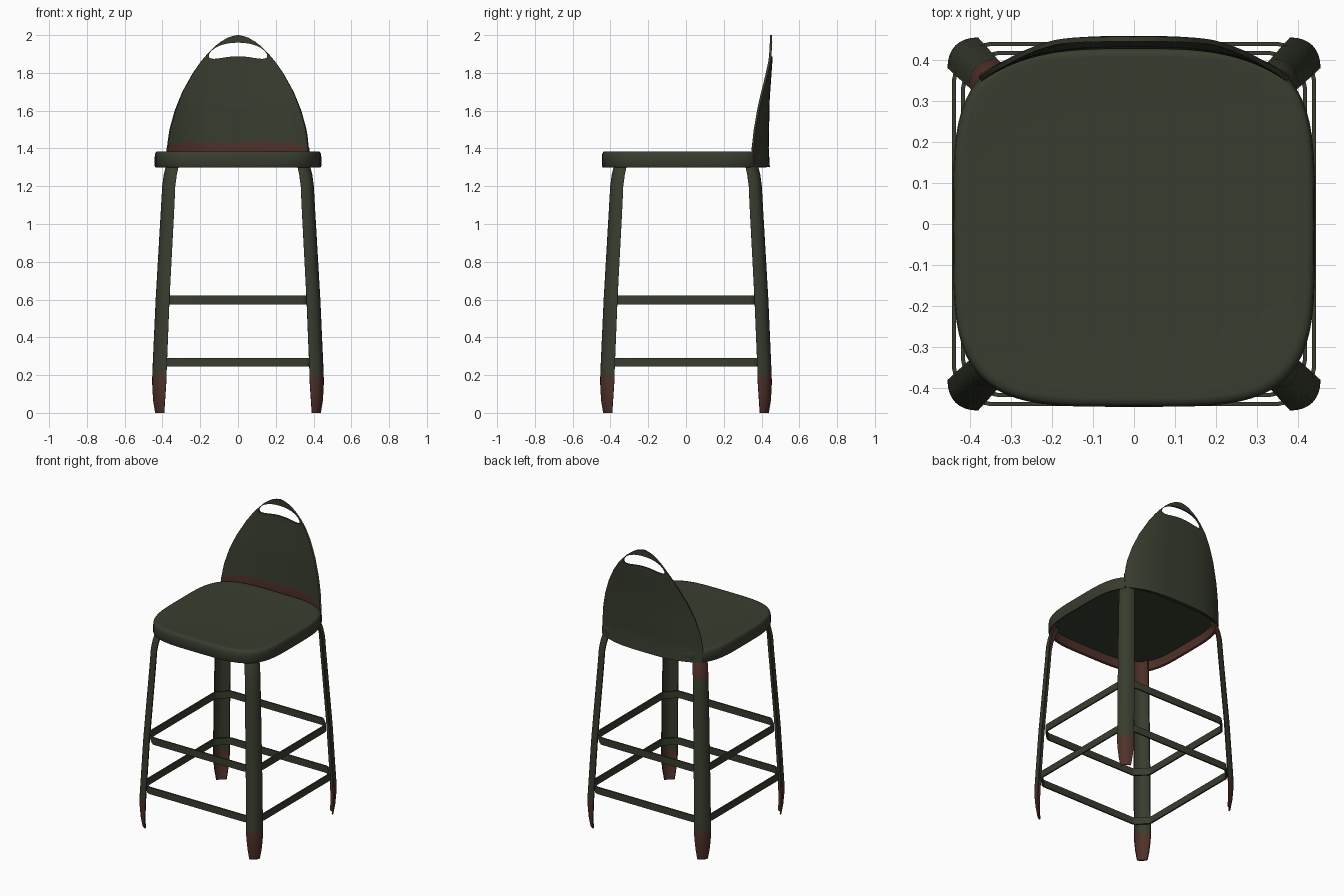
import bpy, math
from mathutils import Vector

if "Cube" in bpy.data.objects:
    bpy.data.objects.remove(bpy.data.objects["Cube"])


def make_mat(name, rgb):
    m = bpy.data.materials.new(name)
    m.diffuse_color = (*rgb, 1)
    m.use_nodes = True
    m.node_tree.nodes["Principled BSDF"].inputs["Base Color"].default_value = m.diffuse_color
    return m


GREEN = make_mat("dark_green_paint", (0.040, 0.047, 0.028))
RUST = make_mat("rust_brown", (0.080, 0.030, 0.022))


def make_object(name, verts, faces):
    me = bpy.data.meshes.new(name)
    me.from_pydata(verts, [], faces)
    ob = bpy.data.objects.new(name, me)
    bpy.context.collection.objects.link(ob)
    return ob


def strip_faces(rows, cols, closed=False):
    n = cols if closed else cols - 1
    return [(r * cols + c, r * cols + (c + 1) % cols,
             (r + 1) * cols + (c + 1) % cols, (r + 1) * cols + c)
            for r in range(rows - 1) for c in range(n)]


def finish(ob, rust_rule=None, angle=35, thickness=0, cutter=None):
    """Thicken, cut, paint by rule and shade."""
    if thickness:
        s = ob.modifiers.new("sheet", 'SOLIDIFY')
        s.thickness, s.offset = thickness, 0
    if cutter:
        b = ob.modifiers.new("slot", 'BOOLEAN')
        b.operation, b.object, b.solver = 'DIFFERENCE', cutter, 'EXACT'
    dg = bpy.context.evaluated_depsgraph_get()
    dg.update()
    me = bpy.data.meshes.new_from_object(ob.evaluated_get(dg))
    ob.modifiers.clear()
    ob.data = me
    me.materials.clear()
    me.materials.append(GREEN)
    me.materials.append(RUST)
    for p in me.polygons:
        p.material_index = 1 if rust_rule and rust_rule(p) else 0
    bpy.ops.object.select_all(action='DESELECT')
    ob.select_set(True)
    bpy.context.view_layer.objects.active = ob
    bpy.ops.object.shade_smooth_by_angle(angle=math.radians(angle))


def interp(table, z):
    for (z0, a), (z1, b) in zip(table, table[1:]):
        if z <= z1:
            return a + (b - a) * (z - z0) / (z1 - z0)
    return table[-1][1]


# Seat: hollow pressed pan, rings of a rounded square from underside to top
SEG = 72


def seat_ring(scale, z):
    pts = []
    for i in range(SEG):
        a = 2 * math.pi * i / SEG
        c, s = math.cos(a), math.sin(a)
        x = 0.441 * math.copysign(abs(c) ** 0.5, c)
        y = 0.4375 * math.copysign(abs(s) ** 0.5, s)
        pts.append((x * scale, y * scale - 0.008, z))
    return pts


rings = [(0.3, 1.366), (0.7, 1.366), (0.955, 1.362), (0.965, 1.335), (0.965, 1.305),
         (0.99, 1.30), (1.0, 1.307), (1.0, 1.355), (0.994, 1.373), (0.98, 1.383),
         (0.95, 1.385), (0.88, 1.382), (0.6, 1.378), (0.3, 1.377)]
verts = [p for r in rings for p in seat_ring(*r)]
faces = strip_faces(len(rings), SEG, True)
faces.append(tuple(range(SEG))[::-1])
faces.append(tuple((len(rings) - 1) * SEG + i for i in range(SEG)))
seat = make_object("seat", verts, faces)
finish(seat, lambda p: 2 * SEG <= p.index < 5 * SEG, 50)

# Backrest: arched sheet curved in plan, rust along its lower front
WIDTH = [(1.30, 0.372), (1.40, 0.375), (1.50, 0.360), (1.60, 0.333), (1.70, 0.293),
         (1.80, 0.238), (1.86, 0.196), (1.90, 0.162), (1.94, 0.123), (1.965, 0.091),
         (1.985, 0.057), (1.995, 0.030), (2.0, 0.004)]
DEPTH = [(1.30, 0.438), (1.40, 0.432), (1.66, 0.437), (1.87, 0.452), (2.0, 0.450)]
levels = [1.302, 1.36, 1.40, 1.425, 1.46, 1.5, 1.55, 1.6, 1.65, 1.7, 1.75, 1.8, 1.83,
          1.86, 1.88, 1.9, 1.92, 1.94, 1.953, 1.965, 1.975, 1.985, 1.99, 1.995, 2.0]
COLS = 33
verts = []
for z in levels:
    for c in range(COLS):
        s = 2 * c / (COLS - 1) - 1
        x = s * interp(WIDTH, z)
        zz = z
        if z == 1.425:  # wavy rust edge
            zz += 0.009 * math.sin(17 * x + 2.2) * math.sin(31 * x) + 0.008 - 0.02 * s ** 6
        y = interp(DEPTH, z) - 0.08 * (abs(x) / 0.375) ** 3.2
        verts.append((x, y, zz))
backrest = make_object("backrest", verts, strip_faces(len(levels), COLS))

# Hand slot cutter: curved slot with rounded ends
top, bottom = [], []
for i in range(21):
    u = -math.cos(math.pi * i / 20)
    half = 0.036 * (1 - u ** 4) ** 0.5
    mid = 1.924 - 0.034 * u * u
    top.append((0.155 * u, mid + half))
    bottom.append((0.155 * u, mid - half))
outline = top + bottom[-2:0:-1]
n = len(outline)
verts = [(x, y, z) for y in (0.3, 0.6) for x, z in outline]
faces = strip_faces(2, n, True) + [tuple(range(n))[::-1], tuple(range(n, 2 * n))]
cutter = make_object("hand_slot_cutter", verts, faces)
cutter.hide_render = True
bm_ok = cutter.data.validate()
finish(backrest, lambda p: p.normal.y < -0.3 and p.center.z < 1.427
       and max(backrest.data.vertices[v].co.z for v in p.vertices) < 1.452,
       35, 0.012, cutter)
bpy.data.objects.remove(cutter)

# Legs: curved channels facing the corners, with tapered rusty feet
LEG = [(0.0, 0.584, 0.031, 0.008), (0.06, 0.588, 0.041, 0.015), (0.12, 0.588, 0.047, 0.021),
       (0.16, 0.587, 0.050, 0.024), (0.20, 0.586, 0.050, 0.025), (0.6, 0.562, 0.049, 0.025),
       (1.1, 0.523, 0.047, 0.024), (1.2, 0.516, 0.046, 0.024), (1.26, 0.505, 0.046, 0.023),
       (1.3, 0.492, 0.045, 0.022), (1.355, 0.470, 0.044, 0.022)]
ARC = 9
for name, deg in (("back_right_leg", 45), ("back_left_leg", 135),
                  ("front_left_leg", 225), ("front_right_leg", 315)):
    a = math.radians(deg)
    out = Vector((math.cos(a), math.sin(a), 0))
    side = Vector((-out.y, out.x, 0))
    verts = []
    for z, r, t, sag in LEG:
        for c in range(ARC):
            u = 2 * c / (ARC - 1) - 1
            wave = 0.012 * math.sin(5 * u + deg) if z == 0.20 else 0
            verts.append(out * (r + sag * (1 - u * u)) + side * (t * u)
                         + Vector((0, 0, z + wave)))
    leg = make_object(name, verts, strip_faces(len(LEG), ARC))

    def leg_rust(p, out=out, name=name):
        if p.center.z < 0.19:
            return True
        inside = p.normal.dot(out) < 0
        return p.center.z > 1.2 and (inside or name == "back_left_leg")
    finish(leg, leg_rust, 40, 0.008)

# Rails: two flat hoops whose bevelled corners tuck behind the legs
for name, h, flat, z0, z1 in (("lower_rail", 0.438, 0.362, 0.245, 0.291),
                              ("upper_rail", 0.416, 0.342, 0.575, 0.622)):
    path = []
    k = h - flat
    corner = [(h, flat - 0.01), (h - 0.003, flat + 0.004), (h - 0.010, flat + 0.014),
              (flat + 0.014, h - 0.010), (flat + 0.004, h - 0.003), (flat - 0.01, h)]
    for q in range(4):
        for x, y in corner:
            for _ in range(q):
                x, y = -y, x
            path.append((x, y))
    verts = [(x, y, z) for z in (z0, z1) for x, y in path]
    rail = make_object(name, verts, strip_faces(2, len(path), True))
    finish(rail, None, 35, 0.010)
